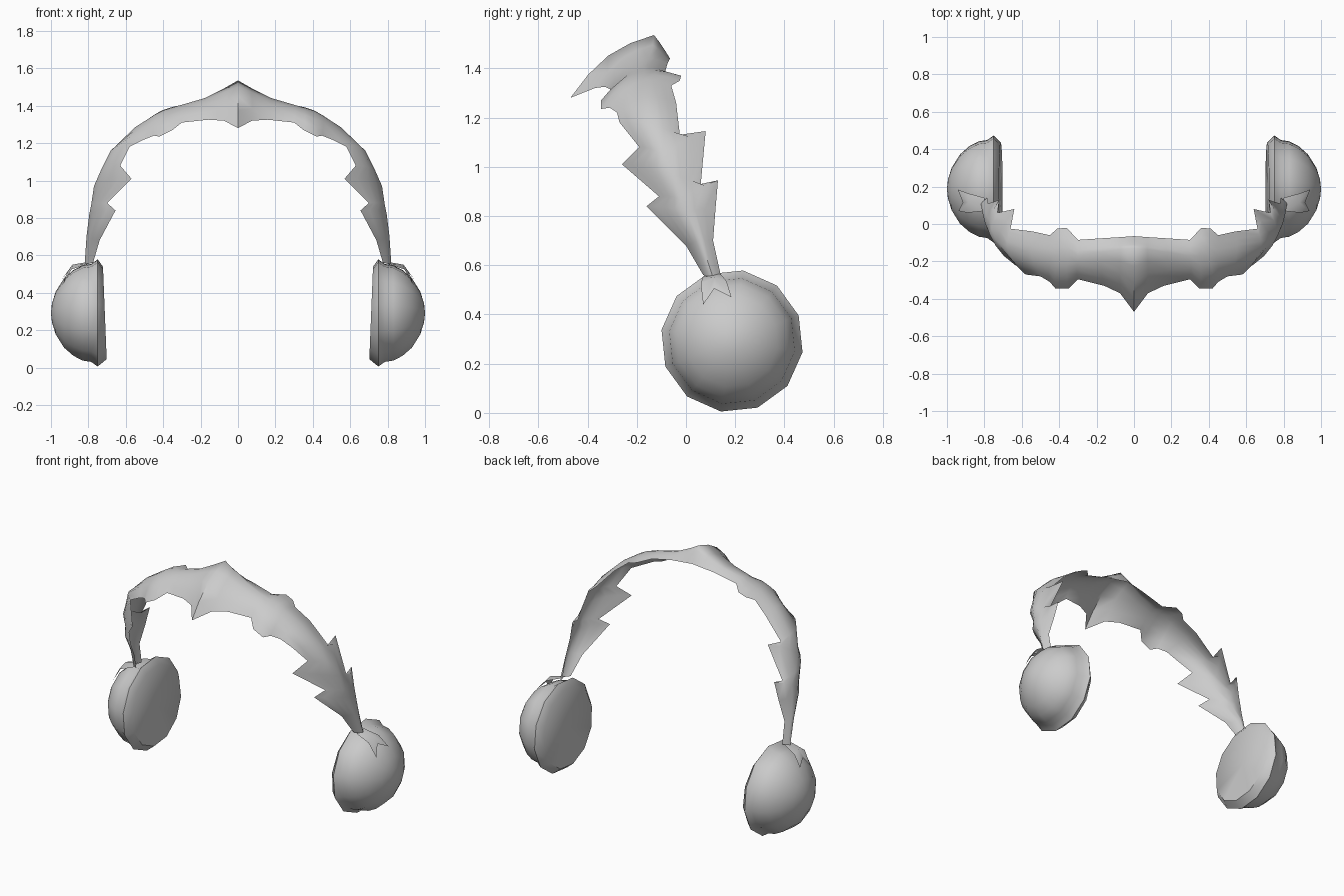
import bpy, bmesh, math
from mathutils import Vector

if "Cube" in bpy.data.objects:
    bpy.data.objects.remove(bpy.data.objects["Cube"])

grey = bpy.data.materials.new("light grey")
grey.diffuse_color = (0.6, 0.6, 0.6, 1)
grey.use_nodes = True
grey.node_tree.nodes["Principled BSDF"].inputs["Base Color"].default_value = grey.diffuse_color


def finish(bm, name, angle, merge=0.0005):
    bmesh.ops.remove_doubles(bm, verts=bm.verts, dist=merge)
    bmesh.ops.recalc_face_normals(bm, faces=bm.faces)
    me = bpy.data.meshes.new(name)
    bm.to_mesh(me)
    bm.free()
    me.materials.append(grey)
    ob = bpy.data.objects.new(name, me)
    bpy.context.collection.objects.link(ob)
    bpy.ops.object.select_all(action='DESELECT')
    ob.select_set(True)
    bpy.context.view_layer.objects.active = ob
    bpy.ops.object.shade_smooth_by_angle(angle=math.radians(angle))
    return ob


# Headband stations from ear to crown: front edge, ridge, back edge
STATIONS = [
    ((.775, .07, .56), (.82, .11, .55), (.785, .14, .565)),
    ((.74, .00, .68), (.81, .06, .70), (.78, .11, .70)),
    ((.655, -.16, .84), (.795, .00, .82), (.745, .12, .83)),
    ((.70, -.11, .88), (.785, -.02, .87), (.72, .13, .945)),
    ((.57, -.26, 1.01), (.77, -.06, .97), (.73, .06, .93)),
    ((.63, -.19, 1.08), (.735, -.09, 1.05), (.64, .08, 1.145)),
    ((.58, -.27, 1.18), (.68, -.12, 1.16), (.66, -.025, 1.13)),
    ((.50, -.28, 1.22), (.55, -.15, 1.285), (.54, -.04, 1.26)),
    ((.45, -.31, 1.24), (.44, -.17, 1.355), (.45, -.06, 1.33)),
    ((.42, -.345, 1.235), (.40, -.17, 1.375), (.41, -.025, 1.35)),
    ((.35, -.345, 1.27), (.35, -.17, 1.39), (.36, -.02, 1.37)),
    ((.30, -.295, 1.31), (.30, -.17, 1.405), (.30, -.085, 1.385)),
    ((.16, -.33, 1.325), (.18, -.15, 1.44), (.15, -.075, 1.42)),
    ((.075, -.37, 1.32), (.07, -.135, 1.495), (.07, -.07, 1.43)),
    ((.0, -.47, 1.28), (.0, -.13, 1.535), (.0, -.065, 1.44)),
]


def bulged(a, b, t, k):
    """Point between a and b, pushed away from the head."""
    p = a.lerp(b, t)
    out = Vector((p.x, -.3, p.z - .6)).normalized()
    return p + out * (k * (b - a).length * math.sin(math.pi * t))


# Headband: thin arched leaf-edged sheet
bm = bmesh.new()
rows = []
half = [[Vector(p) for p in s] for s in STATIONS]
full = half + [[Vector((-p.x, p.y, p.z)) for p in s] for s in half[-2::-1]]
for f, m, b in full:
    pts = [bulged(f, m, i / 4, .11) for i in range(4)]
    pts += [bulged(m, b, i / 3, .07) for i in range(4)]
    rows.append([bm.verts.new(p) for p in pts])
for r0, r1 in zip(rows, rows[1:]):
    for i in range(len(r0) - 1):
        bm.faces.new((r0[i], r0[i + 1], r1[i + 1], r1[i]))
finish(bm, "headband", 60)

# Ear cups: (distance out, radius) profile turned around the ear axis
PROFILE = [(.718, 0), (.712, .25), (.75, .29), (.785, .265), (.83, .258),
           (.88, .232), (.93, .188), (.975, .115), (.995, .05), (1.0, 0)]
SIDES, CY, CZ = 12, .187, .292
for side, label in ((1, "right"), (-1, "left")):
    bm = bmesh.new()
    rings = []
    for x, r in PROFILE:
        ring = []
        for i in range(SIDES):
            a = math.radians(-99 + 360 * i / SIDES)
            dz = r * math.sin(a)
            lean = .04 * dz if x < .75 else 0   # pad face leans slightly
            ring.append(bm.verts.new((side * (x + lean), CY + r * math.cos(a), CZ + dz)))
        rings.append(ring)
    for r0, r1 in zip(rings, rings[1:]):
        for i in range(SIDES):
            j = (i + 1) % SIDES
            bm.faces.new((r0[i], r0[j], r1[j], r1[i]))
    bmesh.ops.dissolve_degenerate(bm, dist=.0005, edges=bm.edges)
    finish(bm, label + "_ear_cup", 50)

    # Forked leaf tip clasping the top of the cup
    bm = bmesh.new()
    clasp = [(.80, .07, .555), (.89, .06, .525), (.938, .07, .44), (.915, .115, .505),
             (.943, .185, .47), (.89, .165, .535), (.80, .14, .565)]
    vs = [bm.verts.new((side * x, y, z)) for x, y, z in clasp]
    top = bm.verts.new((side * .885, .115, .55))
    for a, b in zip(vs, vs[1:] + vs[:1]):
        bm.faces.new((a, b, top))
    finish(bm, label + "_clasp", 50)
